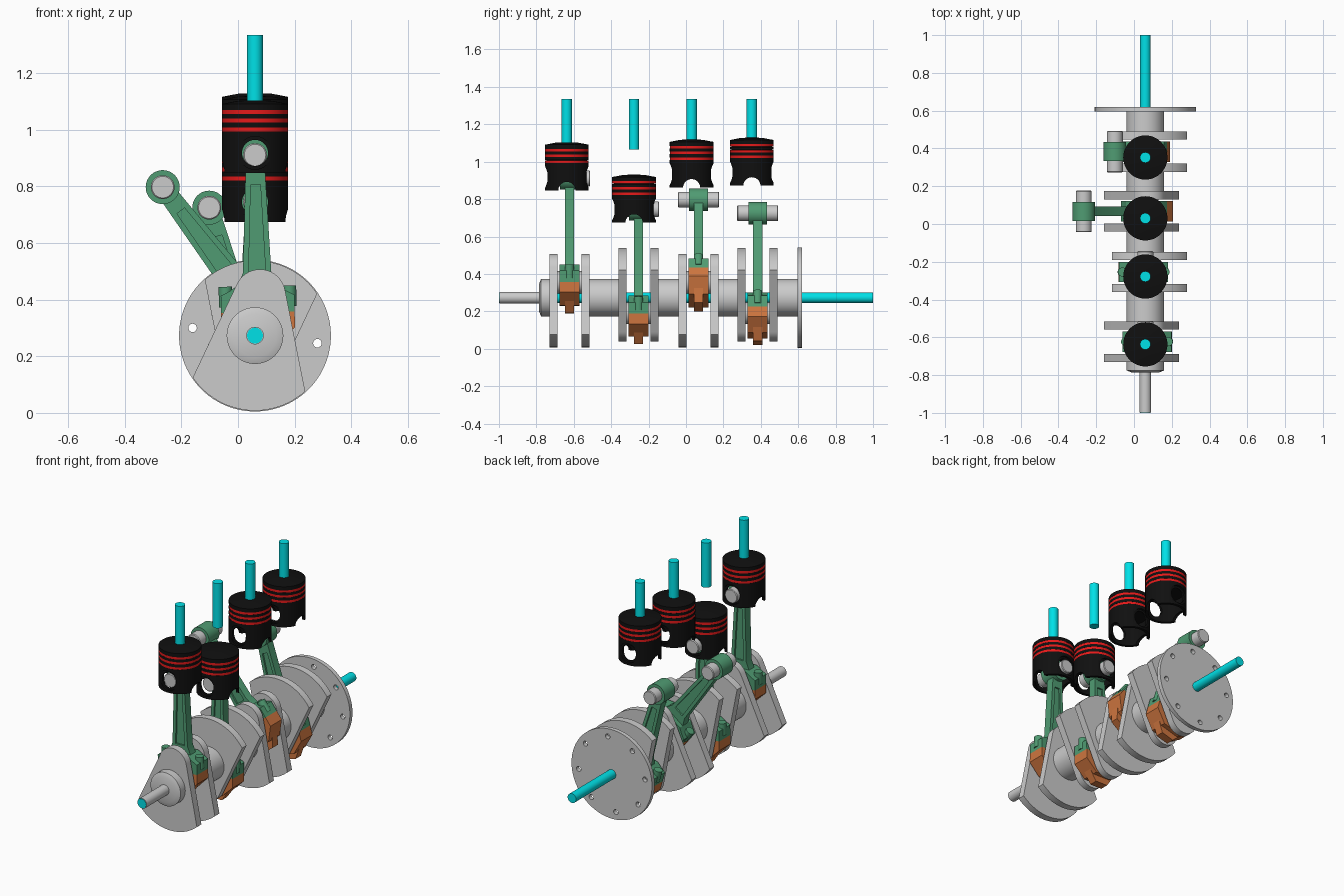
import bpy, bmesh
from math import sin, cos, pi, atan2, radians
from mathutils import Matrix

if "Cube" in bpy.data.objects:
    bpy.data.objects.remove(bpy.data.objects["Cube"])

CX, CZ = 0.06, 0.273          # crankshaft axis
TILT, THROW = radians(7), 0.083


def material(name, rgb):
    m = bpy.data.materials.new(name)
    m.diffuse_color = (*rgb, 1)
    m.use_nodes = True
    m.node_tree.nodes["Principled BSDF"].inputs["Base Color"].default_value = m.diffuse_color
    return m


GREEN = material("rod_green", (0.08, 0.33, 0.17))
ORANGE = material("cap_orange", (0.62, 0.18, 0.05))
BLACK = material("piston_black", (0.005, 0.005, 0.005))
RED = material("ring_red", (0.8, 0.01, 0.01))
CYAN = material("axis_cyan", (0.0, 0.75, 0.8))


def add(name, mesh, mat=None, loc=(0, 0, 0), rot_y=0):
    ob = bpy.data.objects.new(name, mesh)
    bpy.context.collection.objects.link(ob)
    if mat and not mesh.materials:
        mesh.materials.append(mat)
    ob.location, ob.rotation_euler = loc, (0, rot_y, 0)
    return ob


def bake(ob):
    """Evaluated mesh of a temporary object, which is then removed."""
    dg = bpy.context.evaluated_depsgraph_get()
    me = bpy.data.meshes.new_from_object(ob.evaluated_get(dg))
    bpy.data.objects.remove(ob)
    return me


def arc(x, z, r, a0, a1, n):
    return [(x + r * cos(radians(a0 + (a1 - a0) * i / n)),
             z + r * sin(radians(a0 + (a1 - a0) * i / n))) for i in range(n + 1)]


def circle(x, z, r, n=40):
    return arc(x, z, r, 0, 360, n)[:-1]


def plate(loops, thick):
    """Outline with holes in the XZ plane, thickened along Y."""
    cu = bpy.data.curves.new("outline", 'CURVE')
    cu.dimensions, cu.fill_mode, cu.extrude = '2D', 'BOTH', thick / 2
    for loop in loops:
        s = cu.splines.new('POLY')
        s.points.add(len(loop) - 1)
        s.use_cyclic_u = True
        for p, (x, z) in zip(s.points, loop):
            p.co = (x, z, 0, 1)
    me = bake(add("outline", cu))
    bm = bmesh.new()
    bm.from_mesh(me)
    bmesh.ops.remove_doubles(bm, verts=bm.verts, dist=1e-5)
    bmesh.ops.rotate(bm, verts=bm.verts, matrix=Matrix.Rotation(pi / 2, 3, 'X'))
    bmesh.ops.recalc_face_normals(bm, faces=bm.faces)
    bm.to_mesh(me)
    bm.free()
    me.materials.clear()
    return me


def lathe(pts, n=64, axis='Z'):
    """Revolve (radius, height) points; axis Y or X turns the result over."""
    bm = bmesh.new()
    vs = [bm.verts.new((r, 0, z)) for r, z in pts]
    es = [bm.edges.new(e) for e in zip(vs, vs[1:])]
    if pts[0][0] > 0:
        es.append(bm.edges.new((vs[-1], vs[0])))
    bmesh.ops.spin(bm, geom=vs + es, axis=(0, 0, 1), cent=(0, 0, 0),
                   angle=2 * pi, steps=n)
    bmesh.ops.remove_doubles(bm, verts=bm.verts, dist=1e-5)
    bmesh.ops.recalc_face_normals(bm, faces=bm.faces)
    if axis != 'Z':
        rot = Matrix.Rotation(-pi / 2, 3, 'X') if axis == 'Y' else Matrix.Rotation(pi / 2, 3, 'Y')
        bmesh.ops.rotate(bm, verts=bm.verts, matrix=rot)
    me = bpy.data.meshes.new("lathe")
    bm.to_mesh(me)
    bm.free()
    return me


def cyl(r, a, b, axis='Z', n=40):
    return lathe([(0, a), (r, a), (r, b), (0, b)], n, axis)


# piston: crown, ring grooves and hollow skirt, with pin bore and skirt arches
RINGS = (-0.043, -0.073, -0.104)
prof = [(0, 0), (0.06, -0.003), (0.117, -0.014)]
for z in RINGS:
    prof += [(0.117, z + 0.007), (0.108, z + 0.007), (0.108, z - 0.007), (0.117, z - 0.007)]
prof += [(0.117, -0.258), (0.1, -0.258), (0.1, -0.125), (0, -0.125)]
piston = add("piston_blank", lathe(prof), BLACK)
cutters = [add("pin_bore_cutter", cyl(0.046, -0.2, 0.2, 'Y'), loc=(0, 0, -0.187)),
           add("arch_cutter", cyl(0.046, -0.2, 0.2, 'X'), loc=(0, 0, -0.259)),
           add("boss_cutter_a", cyl(0.058, 0.104, 0.2, 'Y'), loc=(0, 0, -0.187)),
           add("boss_cutter_b", cyl(0.058, -0.2, -0.104, 'Y'), loc=(0, 0, -0.187))]
for c in cutters:
    c.hide_render = True
    m = piston.modifiers.new(c.name, 'BOOLEAN')
    m.object, m.operation, m.solver = c, 'DIFFERENCE', 'EXACT'
bpy.context.view_layer.update()
piston_mesh = bake(piston)
for c in cutters:
    bpy.data.objects.remove(c)
piston_mesh.materials.clear()
ring_mesh = lathe([(0.106, -0.0068), (0.1168, -0.0068), (0.1168, 0.0068), (0.106, 0.0068)])

# connecting rod pieces, big end at the origin, small end straight up
L = 0.555
big_mesh = plate([[(0.13, 0), (0.13, 0.06), (0.1, 0.075), (0.07, 0.095), (-0.07, 0.095),
                   (-0.1, 0.075), (-0.13, 0.06), (-0.13, 0)] + arc(0, 0, 0.06, 180, 0, 20)], 0.107)
cap_mesh = plate([[(-0.13, 0), (-0.13, -0.055), (-0.06, -0.125), (0.06, -0.125), (0.13, -0.055),
                   (0.13, 0)] + arc(0, 0, 0.06, 0, -180, 20)], 0.107)
rib_mesh = plate([[(-0.105, -0.07), (-0.04, -0.165), (0.04, -0.165), (0.105, -0.07)]], 0.05)
shank = [(-0.075, 0.08), (-0.05, 0.14), (-0.034, 0.51), (0.034, 0.51), (0.05, 0.14), (0.075, 0.08)]
pocket = [(-0.03, 0.14), (-0.017, 0.45), (0.017, 0.45), (0.03, 0.14)]
shank_mesh = plate([shank, pocket], 0.05)
pocket_mesh = plate([pocket], 0.03)
small_mesh = plate([circle(0, L, 0.06, 48), circle(0, L, 0.042)], 0.1)
bolt_mesh = cyl(0.024, 0.02, 0.092, n=24)
wrist_mesh = lathe([(0, -0.11), (0.038, -0.11), (0.042, -0.106), (0.042, 0.106),
                    (0.038, 0.11), (0, 0.11)], 40, 'Y')

# crank web: rounded throw end tapering out to a counterweight arc
web_mesh = plate([arc(0, 0.145, 0.09, 18, 162, 24) + arc(0, 0, 0.265, 221, 319, 40)], 0.043)
throw_mesh = cyl(0.059, -0.07, 0.07, 'Y')
stub_mesh = cyl(0.028, 1.065, 1.334, n=32)

# y of rod, y of piston, piston top, small end (x, z), throw direction
STATIONS = [(-0.623, -0.637, 1.105, (0.06, 0.917), 0),
            (-0.254, -0.278, 0.932, (0.06, 0.747), pi),
            (0.067, 0.030, 1.120, (-0.268, 0.80), 0),
            (0.383, 0.352, 1.130, (-0.103, 0.73), pi)]
for i, (y, py, top, (sx, sz), turn) in enumerate(STATIONS, 1):
    a = TILT + turn
    px, pz = CX + THROW * sin(a), CZ + THROW * cos(a)
    for s in (-1, 1):
        add(f"crank_web_{i}", web_mesh, loc=(CX, y + s * 0.0855, CZ), rot_y=a)
    add(f"crank_pin_{i}", throw_mesh, loc=(px, y, pz))
    b = atan2(sx - px, sz - pz)
    at = (px, y, pz)
    for nm, me, mt in (("big_end", big_mesh, GREEN), ("shank", shank_mesh, GREEN),
                       ("shank_web", pocket_mesh, GREEN), ("small_end", small_mesh, GREEN),
                       ("cap", cap_mesh, ORANGE), ("cap_rib", rib_mesh, ORANGE)):
        add(f"rod_{nm}_{i}", me, mt, at, b)
    for s in (-1, 1):
        add(f"rod_bolt_{i}", bolt_mesh, GREEN,
            (px + s * 0.113 * cos(b), y, pz - s * 0.113 * sin(b)), b)
    add(f"wrist_pin_{i}", wrist_mesh, loc=(px + L * sin(b), y, pz + L * cos(b)))
    add(f"piston_{i}", piston_mesh, BLACK, (CX, py, top))
    for z in RINGS:
        add(f"piston_ring_{i}", ring_mesh, RED, (CX, py, top + z))
    add(f"cylinder_axis_{i}", stub_mesh, CYAN, (CX, py, 0))

# main journals between the webs, nose, flywheel flange and axis rod
add("front_journal", lathe([(0, -0.785), (0.075, -0.785), (0.1, -0.775), (0.1, -0.71), (0, -0.71)],
                           64, 'Y'), loc=(CX, 0, CZ))
for y0, y1 in ((-0.53, -0.35), (-0.16, -0.03), (0.16, 0.29), (0.475, 0.6)):
    add("main_journal", cyl(0.1, y0, y1, 'Y', 64), loc=(CX, 0, CZ))
add("nose", cyl(0.031, -0.998, -0.78, 'Y'), loc=(CX, 0, CZ))
holes = [circle(0.222 * cos(pi / 4 * k - TILT), 0.222 * sin(pi / 4 * k - TILT), 0.015, 20)
         for k in range(8)]
add("flywheel_flange", plate([circle(0, 0, 0.268, 96)] + holes, 0.025), loc=(CX, 0.608, CZ))
add("crank_axis", cyl(0.028, -1, 1, 'Y', 32), CYAN, (CX, 0, CZ))

# smooth round surfaces, keep hard edges
bpy.ops.object.select_all(action='SELECT')
bpy.context.view_layer.objects.active = bpy.context.collection.objects[0]
bpy.ops.object.shade_smooth_by_angle(angle=radians(30))
